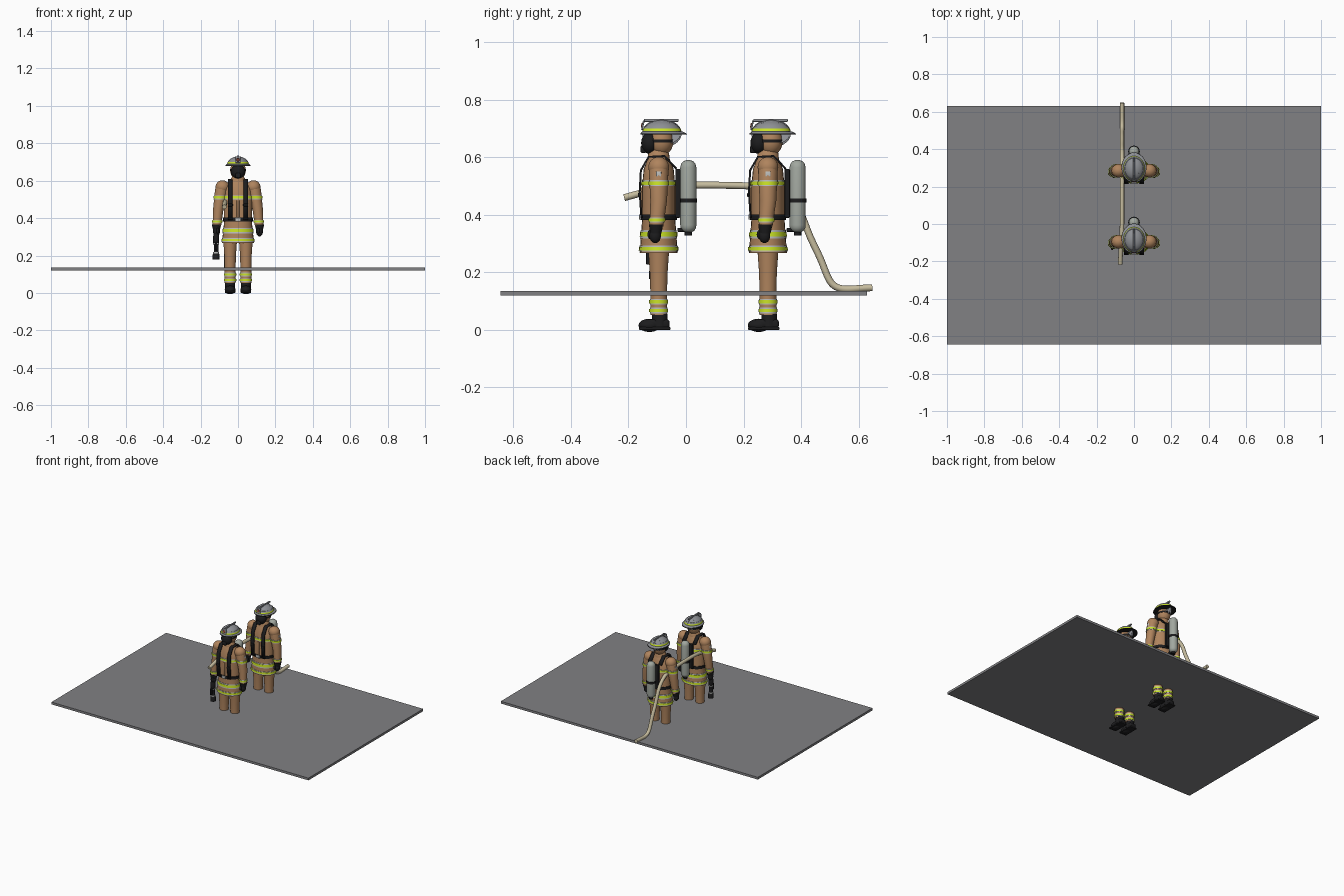
import bpy, bmesh, math
from mathutils import Matrix, Vector

if "Cube" in bpy.data.objects:
    bpy.data.objects.remove(bpy.data.objects["Cube"], do_unlink=True)


def material(name, r, g, b):
    m = bpy.data.materials.new(name)
    m.use_nodes = True
    m.diffuse_color = (r, g, b, 1)
    m.node_tree.nodes["Principled BSDF"].inputs["Base Color"].default_value = (r, g, b, 1)
    return m


TAN = material("tan cloth", .43, .23, .11)
BLACK = material("black rubber", .012, .012, .013)
LIME = material("lime stripe", .60, .78, .02)
SILVER = material("silver stripe", .52, .53, .52)
SHELL = material("helmet grey", .27, .28, .30)
STEEL = material("tank grey", .36, .39, .35)
HOSE = material("hose cream", .56, .50, .34)
SLAB = material("slab grey", .22, .22, .23)
BADGE = material("badge red", .30, .06, .03)

prefix, origin = "", Vector((0, 0, 0))


def finish(name, bm, mat):
    bmesh.ops.recalc_face_normals(bm, faces=bm.faces)
    mesh = bpy.data.meshes.new(prefix + name)
    bm.to_mesh(mesh)
    bm.free()
    mesh.materials.append(mat)
    ob = bpy.data.objects.new(prefix + name, mesh)
    ob.location = origin
    bpy.context.collection.objects.link(ob)
    bpy.ops.object.select_all(action='DESELECT')
    ob.select_set(True)
    bpy.context.view_layer.objects.active = ob
    bpy.ops.object.shade_smooth_by_angle(angle=math.radians(40))
    return ob


def loft(name, rings, mat, sides=24):
    """Stack of horizontal ellipses given as (x, y, z, rx, ry)."""
    bm = bmesh.new()
    loops = []
    for x, y, z, rx, ry in rings:
        angles = [math.tau * i / sides for i in range(sides)]
        loops.append([bm.verts.new((x + rx * math.cos(a), y + ry * math.sin(a), z)) for a in angles])
    for a, b in zip(loops, loops[1:]):
        for i in range(sides):
            j = (i + 1) % sides
            bm.faces.new((a[i], a[j], b[j], b[i]))
    bm.faces.new(loops[0])
    bm.faces.new(loops[-1])
    return finish(name, bm, mat)


def ring_at(rings, z):
    """Interpolated ellipse of a loft at one height."""
    for a, b in zip(rings, rings[1:]):
        if min(a[2], b[2]) <= z <= max(a[2], b[2]):
            t = (z - a[2]) / (b[2] - a[2])
            return [p + (q - p) * t for p, q in zip(a, b)]
    return list(rings[-1])


def band(name, rings, low, high, mat, grow=.003):
    pair = [ring_at(rings, z) for z in (low, high)]
    loft(name, [(x, y, z, rx + grow, ry + grow) for x, y, z, rx, ry in pair], mat)


def stripe(name, rings, z, half=.011):
    band(name + "_silver", rings, z - half, z + half, SILVER, .002)
    band(name + "_lime", rings, z - half * .55, z + half * .55, LIME, .004)


def ball(name, at, size, mat, tilt=0):
    bm = bmesh.new()
    bmesh.ops.create_uvsphere(bm, u_segments=24, v_segments=14, radius=1)
    bm.transform(Matrix.Translation(at) @ Matrix.Rotation(tilt, 4, 'Y') @ Matrix.Diagonal((*size, 1)))
    return finish(name, bm, mat)


def box(name, at, size, mat, bevel=.003, tilt=0):
    bm = bmesh.new()
    bmesh.ops.create_cube(bm, size=1)
    bm.transform(Matrix.Translation(at) @ Matrix.Rotation(tilt, 4, 'X') @ Matrix.Diagonal((*size, 1)))
    if bevel:
        bmesh.ops.bevel(bm, geom=bm.edges[:], offset=bevel, segments=3, profile=.5, affect='EDGES')
    return finish(name, bm, mat)


def ribbon(name, path, x, width, thick, mat):
    """Strap following (y, z) points."""
    bm = bmesh.new()
    rows = [[bm.verts.new((x + s * width / 2, y, z)) for s in (-1, 1)] for y, z in path]
    for a, b in zip(rows, rows[1:]):
        bm.faces.new((a[0], a[1], b[1], b[0]))
    ob = finish(name, bm, mat)
    mod = ob.modifiers.new("thickness", 'SOLIDIFY')
    mod.thickness, mod.offset = thick, 0


def cylinder(name, x, y, low, high, r, mat):
    return loft(name, [(x, y, low, r, r), (x, y, high, r, r)], mat)


def firefighter():
    # Coat with reflective stripes
    coat = [(0, 0, z, rx, ry) for z, rx, ry in (
        (.268, .086, .066), (.38, .074, .058), (.50, .078, .058), (.56, .073, .052), (.60, .042, .036))]
    loft("coat", coat, TAN)
    stripe("hem_stripe", coat, .283)
    stripe("skirt_stripe", coat, .333, .015)
    stripe("chest_stripe", coat, .511)
    band("waist_belt", coat, .383, .402, BLACK, .005)
    box("belt_buckle", (0, -.064, .393), (.026, .008, .018), SILVER, .002)
    box("coat_flap", (0, -.059, .45), (.014, .006, .09), TAN, .002)

    for s, side in ((1, "left_"), (-1, "right_")):
        # Trousers and boots
        x = s * .042
        leg = [(x, 0, z, r, r) for z, r in ((.052, .029), (.13, .029), (.20, .031), (.285, .037))]
        loft(side + "trouser_leg", leg, TAN)
        for n, z in (("upper", .098), ("lower", .068)):
            stripe(side + n + "_ankle_stripe", leg, z, .010)
        cylinder(side + "boot_shaft", x, .004, .01, .056, .027, BLACK)
        ball(side + "boot_toe", (x, -.032, .016), (.029, .038, .023), BLACK)
        box(side + "boot_foot", (x, -.004, .021), (.048, .084, .032), BLACK, .01)
        box(side + "boot_sole", (x, -.014, .005), (.056, .110, .010), BLACK, .004)

        # Sleeves and gloves
        arm = [(s * .083, 0, .585, .030, .030), (s * .088, 0, .55, .035, .034),
               (s * .105, 0, .45, .028, .029), (s * .113, -.008, .36, .023, .024)]
        ball(side + "shoulder", (s * .083, 0, .566), (.037, .036, .036), TAN)
        loft(side + "sleeve", arm, TAN)
        stripe(side + "sleeve_stripe", arm, .511)
        stripe(side + "cuff_stripe", arm, .382, .009)
        box(side + "sleeve_patch", (s * .120, 0, .542), (.008, .018, .018), SILVER, .002)
        hand = s * .115
        loft(side + "glove_cuff", [(hand, -.010, .335, .018, .019), (hand, -.009, .366, .025, .025)], BLACK)
        ball(side + "glove", (hand, -.012, .328), (.018, .020, .026), BLACK)
        ball(side + "thumb", (s * .108, -.030, .332), (.008, .009, .016), BLACK)

        # Harness straps
        ribbon(side + "shoulder_strap",
               [(-.060, .39), (-.066, .48), (-.062, .555), (-.035, .602), (.02, .605), (.062, .56)],
               s * .041, .024, .007, BLACK)
        box(side + "strap_buckle", (s * .041, -.069, .47), (.026, .006, .014), BLACK, .002)

    # Collar and head
    loft("collar", [(0, 0, z, r, r) for z, r in ((.585, .040), (.596, .038), (.615, .036), (.625, .028))], TAN)
    ball("hood", (0, .009, .656), (.042, .042, .050), TAN)
    ball("face_mask", (0, -.031, .650), (.038, .030, .038), BLACK)
    box("mask_regulator", (0, -.053, .628), (.028, .020, .026), BLACK, .006)
    band("mask_strap", [(0, .009, .64, .043, .043), (0, .009, .67, .043, .043)], .652, .662, BLACK, .001)

    # Helmet
    steps = [math.pi / 2 * i / 8 for i in range(8)] + [1.54]
    dome = [(0, .011, .684 + .046 * math.sin(a), .057 * math.cos(a), .067 * math.cos(a)) for a in steps]
    loft("helmet_dome", dome, SHELL)
    loft("helmet_brim", [(0, .017, .680, .066, .080), (0, .016, .684, .066, .080), (0, .014, .690, .058, .070)], SHELL)
    loft("brim_edge", [(0, .017, .679, .067, .081), (0, .017, .682, .067, .081)], BLACK)
    for n, z in enumerate((.696, .704)):
        band("helmet_band_%d" % n, dome, z - .004, z + .004, (LIME, SHELL)[n], .002)
    ball("helmet_crest", (0, .011, .684), (.004, .069, .050), SHELL)
    for s, side in ((1, "left_"), (-1, "right_")):
        ball(side + "crest", (0, .011, .684), (.003, .066, .049), SHELL, s * .6)
    box("crest_bar", (0, .009, .729), (.010, .120, .011), SHELL, .003)
    box("helmet_shield", (0, -.055, .712), (.028, .006, .034), SHELL, .002, -.2)
    box("shield_badge", (0, -.059, .712), (.014, .004, .016), BADGE, .001, -.2)

    # Breathing tank on its back plate
    box("back_plate", (0, .067, .475), (.07, .018, .17), BLACK, .004)
    tank = [(0, .103, z, r, r) for z, r in (
        (.340, .012), (.345, .021), (.355, .027), (.365, .028), (.565, .028), (.578, .025), (.587, .017), (.591, .006))]
    loft("air_tank", tank, STEEL)
    band("tank_strap", tank, .444, .458, BLACK, .003)
    cylinder("tank_valve", 0, .103, .328, .345, .013, BLACK)
    box("valve_knob", (0, .085, .348), (.022, .04, .014), BLACK, .003)


for prefix, y in (("lead_", -.095), ("rear_", .285)):
    origin = Vector((0, y, 0))
    firefighter()

# Hand tool carried by the lead figure
prefix, origin = "", Vector((-.117, -.11, 0))
loft("tool_body", [(0, 0, z, r, r) for z, r in (
    (.178, .018), (.205, .018), (.215, .012), (.255, .012), (.265, .016), (.30, .016), (.335, .010))], BLACK)
for n, z in enumerate((.212, .262)):
    cylinder("tool_ring_%d" % n, 0, 0, z, z + .006, .0165, SILVER)
box("tool_grip", (0, -.018, .25), (.010, .022, .045), BLACK, .003)

# Ground slab
origin = Vector((0, 0, 0))
box("ground_slab", (0, -.0075, .128), (2, 1.275, .016), SLAB, 0)

# Hose running past both figures down to the slab
curve = bpy.data.curves.new("hose", 'CURVE')
curve.dimensions = '3D'
curve.bevel_depth, curve.bevel_resolution, curve.use_fill_caps = .012, 4, True
path = [(-.215, .460), (-.16, .475), (-.08, .50), (.04, .505), (.22, .502), (.33, .495), (.40, .42),
        (.425, .33), (.475, .24), (.50, .15), (.56, .138), (.60, .145), (.648, .147)]
spline = curve.splines.new('NURBS')
spline.points.add(len(path) - 1)
for p, (y, z) in zip(spline.points, path):
    p.co = (-.073 if y < -.1 else -.064, y, z, 1)
spline.order_u, spline.use_endpoint_u, spline.resolution_u = 4, True, 6
curve.materials.append(HOSE)
hose = bpy.data.objects.new("hose", curve)
bpy.context.collection.objects.link(hose)
